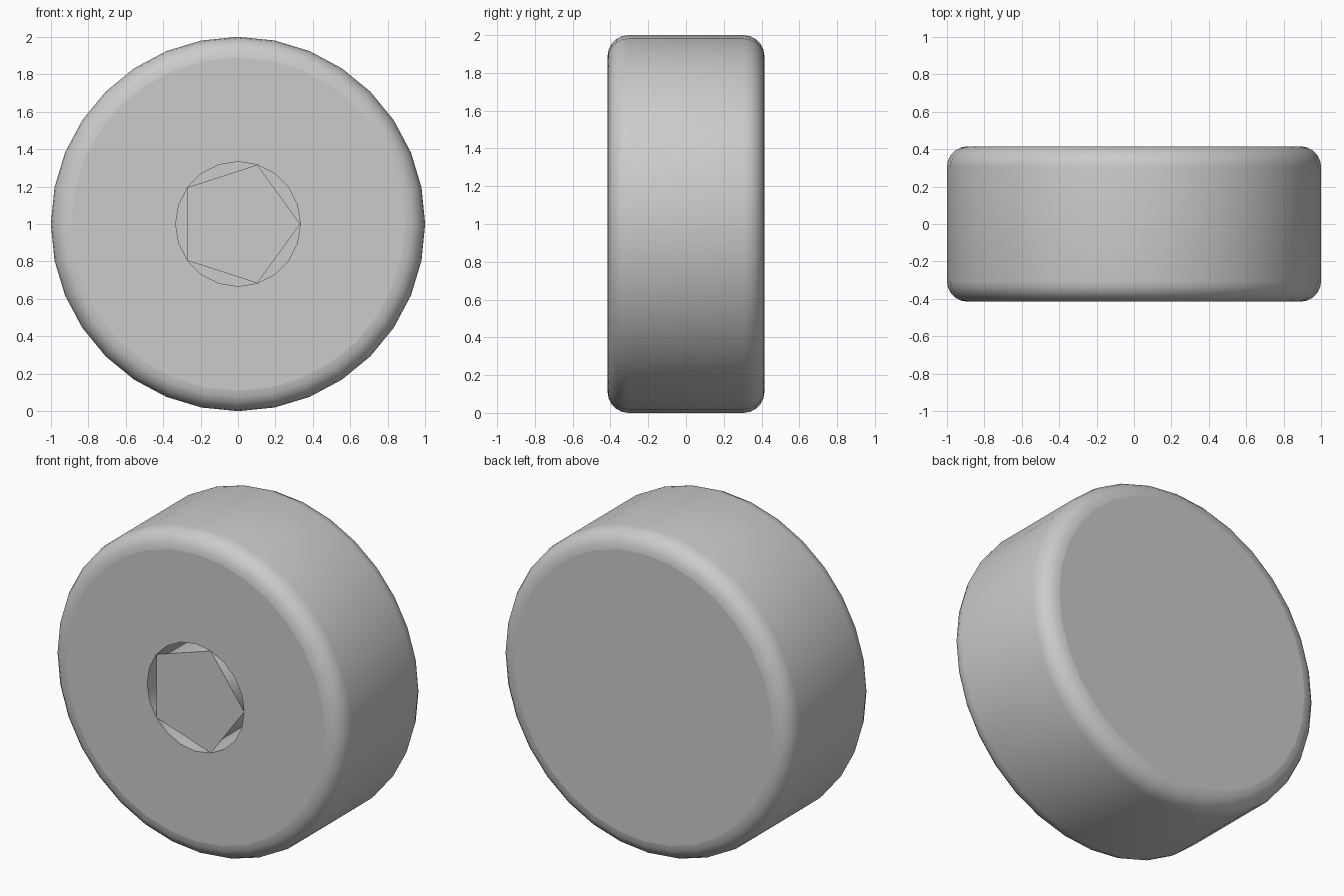
import bpy, bmesh
from math import sin, cos, pi

if "Cube" in bpy.data.objects:
    bpy.data.objects.remove(bpy.data.objects["Cube"])

HALF, RADIUS, BEVEL = 0.415, 1.0, 0.11
HUB_R, HUB_DEPTH = 0.333, 0.26


def ring(bm, r, y, n):
    """Circle of n vertices around the y axle at height 1."""
    return [bm.verts.new((r * cos(2 * pi * i / n), y, 1 + r * sin(2 * pi * i / n)))
            for i in range(n)]


def skin(bm, rings):
    """Smooth quads between consecutive rings."""
    for a, b in zip(rings, rings[1:]):
        n = len(a)
        for i in range(n):
            j = (i + 1) % n
            bm.faces.new((a[i], a[j], b[j], b[i])).smooth = True


def loop_edges(bm, r):
    return [bm.edges.get((r[i], r[(i + 1) % len(r)])) for i in range(len(r))]


def finish(bm, name):
    bmesh.ops.recalc_face_normals(bm, faces=bm.faces)
    mesh = bpy.data.meshes.new(name)
    bm.to_mesh(mesh)
    bm.free()
    obj = bpy.data.objects.new(name, mesh)
    bpy.context.collection.objects.link(obj)
    return obj


# Wheel: rounded rim profile swept around the axle
bm = bmesh.new()
STEPS = 5
front = [(RADIUS - BEVEL + BEVEL * sin(t), -HALF + BEVEL - BEVEL * cos(t))
         for t in (i * pi / 2 / STEPS for i in range(STEPS + 1))]
profile = front + [(r, -y) for r, y in reversed(front)]
rim = [ring(bm, r, y, 32) for r, y in profile]
skin(bm, rim)
bm.faces.new(rim[-1])

# Round hub recess in the front face
recess = [ring(bm, HUB_R, y, 20) for y in (-HALF, -HALF + HUB_DEPTH)]
skin(bm, recess)
bm.faces.new(recess[1])
fill = bmesh.ops.triangle_fill(
    bm, edges=loop_edges(bm, rim[0]) + loop_edges(bm, recess[0]),
    use_beauty=True, normal=(0, -1, 0))
for f in fill["geom"]:
    if isinstance(f, bmesh.types.BMFace):
        f.smooth = False
finish(bm, "wheel")

# Five-sided axle peg, flush with the front face
bm = bmesh.new()
peg = [ring(bm, HUB_R, y, 5) for y in (-HALF, -HALF + HUB_DEPTH)]
skin(bm, peg)
bm.faces.new(peg[0])
bm.faces.new(peg[1])
finish(bm, "axle_peg")
